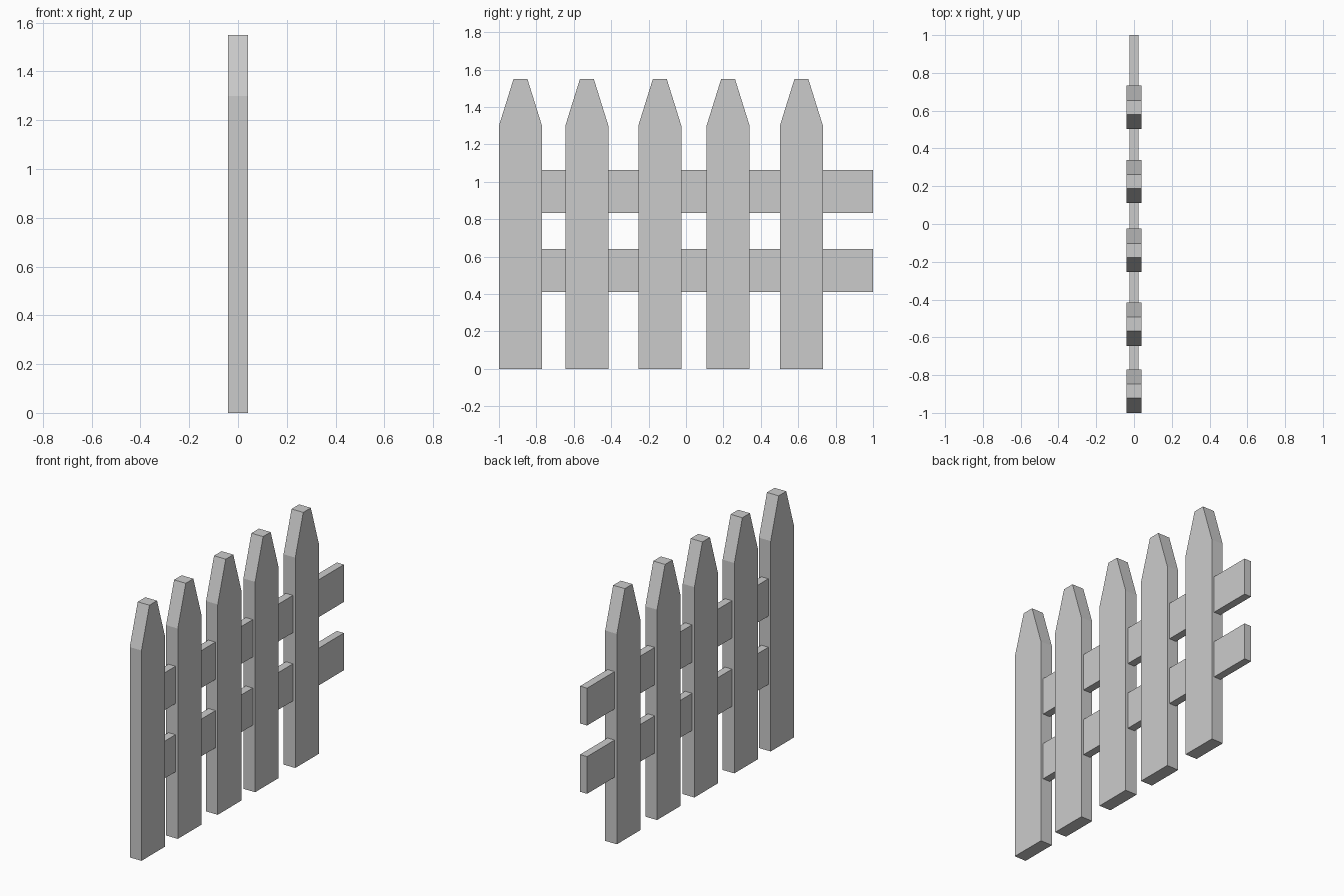
import bpy

if "Cube" in bpy.data.objects:
    bpy.data.objects.remove(bpy.data.objects["Cube"])

PICKET_Y = [-0.885, -0.53, -0.14, 0.225, 0.617]
HALF_W, HALF_TIP = 0.115, 0.037
SHOULDER_Z, TOP_Z = 1.30, 1.55


def extrude_x(name, profile, half):
    """Extrude a (y, z) outline to +-half along x."""
    n = len(profile)
    verts = [(x, y, z) for x in (-half, half) for y, z in profile]
    faces = [tuple(reversed(range(n))), tuple(range(n, 2 * n))]
    faces += [(i, (i + 1) % n, (i + 1) % n + n, i + n) for i in range(n)]
    mesh = bpy.data.meshes.new(name)
    mesh.from_pydata(verts, [], faces)
    obj = bpy.data.objects.new(name, mesh)
    bpy.context.collection.objects.link(obj)
    return obj


# Pickets with tapered, blunt tips
for i, y in enumerate(PICKET_Y):
    outline = [(y - HALF_W, 0), (y + HALF_W, 0), (y + HALF_W, SHOULDER_Z),
               (y + HALF_TIP, TOP_Z), (y - HALF_TIP, TOP_Z), (y - HALF_W, SHOULDER_Z)]
    extrude_x(f"picket_{i + 1}", outline, 0.04)

# Horizontal rails, starting inside the first picket
for name, z0, z1 in (("lower_rail", 0.41, 0.64), ("upper_rail", 0.832, 1.063)):
    extrude_x(name, [(-0.9, z0), (1, z0), (1, z1), (-0.9, z1)], 0.024)
